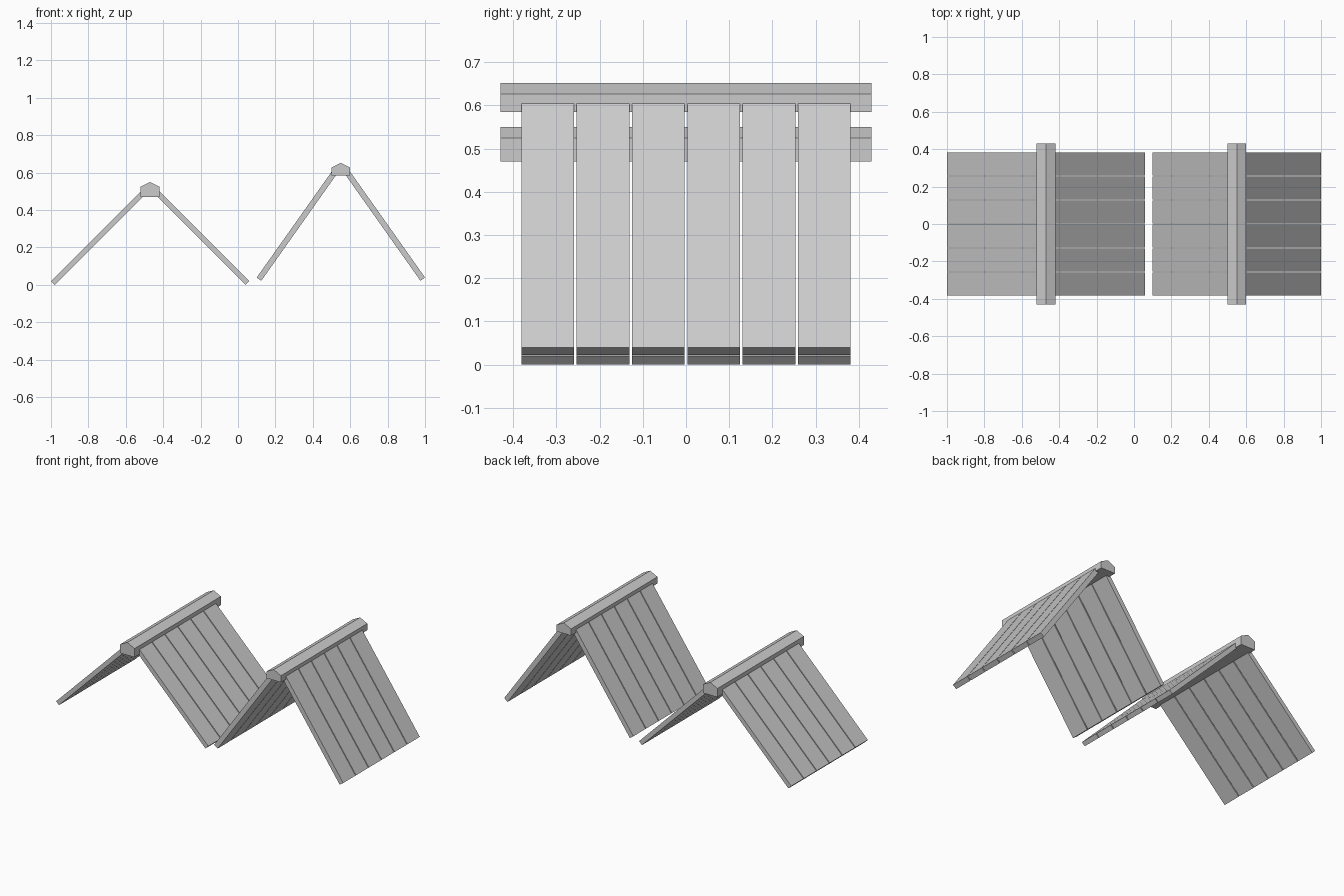
import bpy, math

if "Cube" in bpy.data.objects:
    bpy.data.objects.remove(bpy.data.objects["Cube"])

grey = bpy.data.materials.new("light grey")
grey.diffuse_color = (0.6, 0.6, 0.6, 1)
grey.use_nodes = True
grey.node_tree.nodes["Principled BSDF"].inputs["Base Color"].default_value = grey.diffuse_color


def prism(name, profile, y0, y1):
    """Extrude an x-z profile along y."""
    n = len(profile)
    verts = [(x, y, z) for y in (y0, y1) for x, z in profile]
    faces = [tuple(range(n)), tuple(reversed(range(n, 2 * n)))]
    faces += [(i, i + n, (i + 1) % n + n, (i + 1) % n) for i in range(n)]
    mesh = bpy.data.meshes.new(name)
    mesh.from_pydata(verts, [], faces)
    # make all normals point outward
    import bmesh
    bm = bmesh.new()
    bm.from_mesh(mesh)
    bmesh.ops.recalc_face_normals(bm, faces=bm.faces)
    bm.to_mesh(mesh)
    bm.free()
    mesh.materials.append(grey)
    obj = bpy.data.objects.new(name, mesh)
    bpy.context.collection.objects.link(obj)


def roof(label, cx, half, foot_z, angle, thick, cap):
    # ridge cap: five-sided beam
    bottom, shoulder, peak = cap
    prism(label + "_ridge_cap",
          [(cx - 0.05, bottom), (cx + 0.05, bottom), (cx + 0.05, shoulder),
           (cx, peak), (cx - 0.05, shoulder)], -0.43, 0.43)
    # sloping planks on both sides, tucked into the cap
    c, s = math.cos(angle), math.sin(angle)
    top_z = foot_z + thick * c
    length = (half - 0.041) / c
    for side, word in ((-1, "left"), (1, "right")):
        pts = [(half, top_z), (half - thick * s, foot_z),
               (half - thick * s - length * c, foot_z + length * s),
               (half - length * c, top_z + length * s)]
        pts = [(cx + side * x, z) for x, z in pts]
        for i in range(6):
            y = (i - 2.5) * 0.128
            prism(f"{label}_{word}_plank_{i + 1}", pts, y - 0.061, y + 0.061)


roof("low_roof", -0.47, 0.53, 0.0, math.radians(45), 0.028, (0.47, 0.525, 0.55))
roof("high_roof", 0.55, 0.45, 0.022, math.radians(54.7), 0.03, (0.585, 0.627, 0.652))
